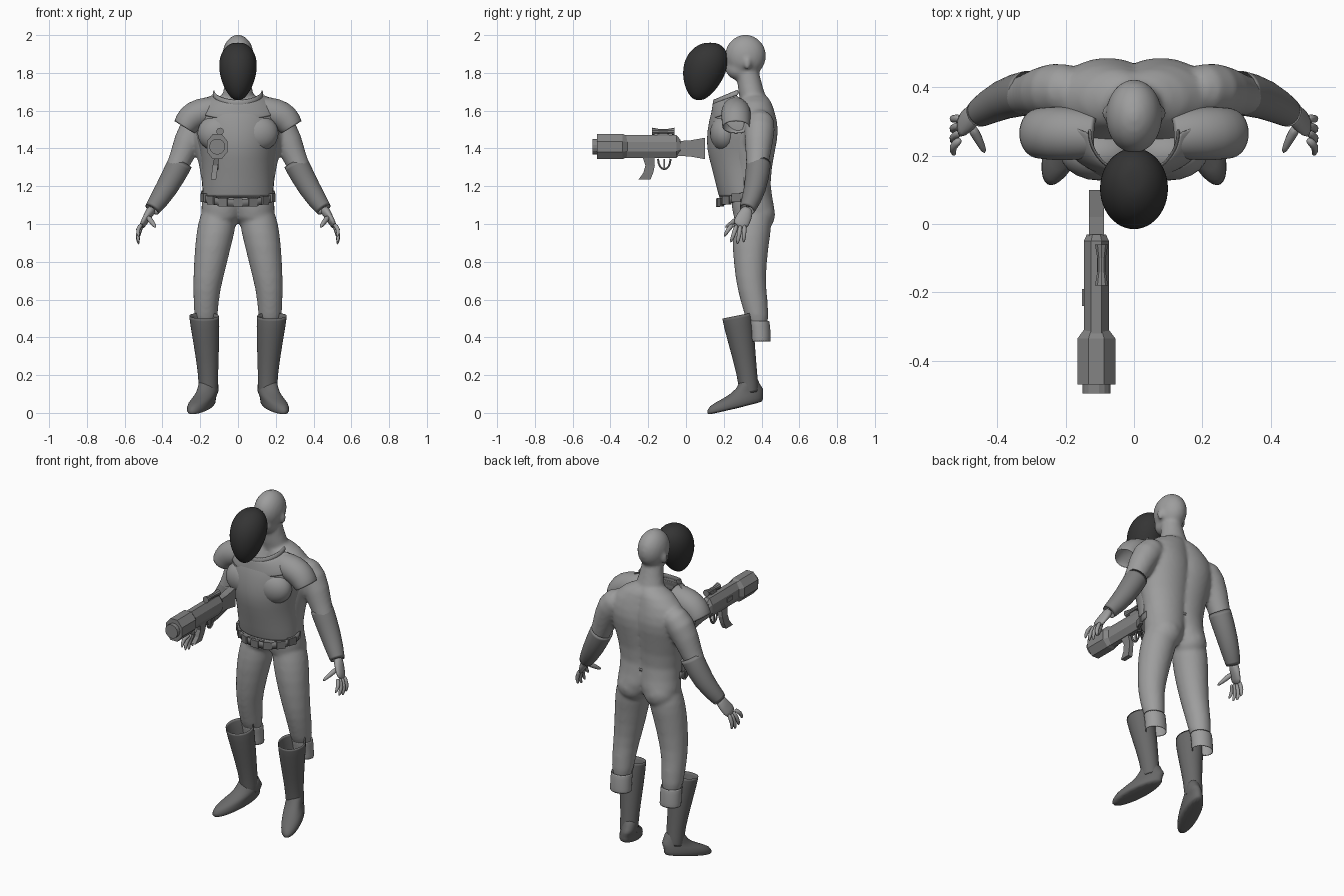
import bpy, bmesh, math
from mathutils import Vector, Matrix

default_cube = bpy.data.objects.get("Cube")
if default_cube:
    bpy.data.objects.remove(default_cube, do_unlink=True)


def material(name, value):
    mat = bpy.data.materials.new(name)
    mat.use_nodes = True
    colour = (value, value, value, 1)
    mat.diffuse_color = colour
    mat.node_tree.nodes["Principled BSDF"].inputs["Base Color"].default_value = colour
    return mat


BODY = material("light grey", .34)
SHIRT = material("shirt grey", .31)
GAUNTLET = material("gauntlet grey", .21)
BELT = material("belt grey", .18)
BOOT = material("boot dark grey", .14)
GUN = material("metal grey", .23)
MASK = material("mask charcoal", .035)


def loft(bm, rows, sides=16, along=False, caps=True, start=0, turn=360, slope=0, skew=0):
    """Skin rings given as x, y, z, radius and an optional second radius."""
    rings = []
    closed = turn == 360
    count = sides if closed else sides + 1
    points = [Vector(row[:3]) for row in rows]
    for i, row in enumerate(rows):
        radius_u, radius_v = row[3], row[-1]
        tangent = Vector((0, 0, 1))
        if along:
            following = points[min(i + 1, len(rows) - 1)]
            previous = points[max(i - 1, 0)]
            tangent = (following - previous).normalized()
        u = Vector((1, 0, 0))
        u = (u - tangent * u.dot(tangent)).normalized()
        v = tangent.cross(u)
        ring = []
        for k in range(count):
            angle = math.radians(start + turn * k / sides)
            depth = radius_v * math.sin(angle)
            point = points[i] + u * radius_u * math.cos(angle) + v * depth
            ring.append(bm.verts.new(point + Vector((skew * depth, 0, slope * depth))))
        rings.append(ring)
    for low, high in zip(rings, rings[1:]):
        for k in range(sides):
            following = (k + 1) % count
            bm.faces.new((low[k], low[following], high[following], high[k]))
    if caps and closed:
        bm.faces.new(rings[0])
        bm.faces.new(rings[-1])


def ball(bm, centre, size):
    placing = Matrix.Translation(centre) @ Matrix.Diagonal((*size, 1))
    bmesh.ops.create_icosphere(bm, subdivisions=3, radius=1, matrix=placing)


def box(bm, centre, size, angle=0):
    placing = Matrix.Translation(centre) @ Matrix.Rotation(angle, 4, "Z")
    bmesh.ops.create_cube(bm, size=1, matrix=placing @ Matrix.Diagonal((*size, 1)))


def finish(name, bm, mat, mirror=False, thick=0, sub=0, smooth=True, voxel=0):
    bmesh.ops.recalc_face_normals(bm, faces=bm.faces)
    mesh = bpy.data.meshes.new(name)
    bm.to_mesh(mesh)
    bm.free()
    mesh.materials.append(mat)
    for face in mesh.polygons:
        face.use_smooth = smooth
    obj = bpy.data.objects.new(name, mesh)
    bpy.context.collection.objects.link(obj)
    if mirror:
        obj.modifiers.new("Mirror", "MIRROR").use_mirror_merge = False
    if thick:
        shell = obj.modifiers.new("Shell", "SOLIDIFY")
        shell.thickness = thick
        shell.offset = 0
    if sub:
        rounding = obj.modifiers.new("Round", "SUBSURF")
        rounding.levels = rounding.render_levels = sub
    if voxel:
        remesh = obj.modifiers.new("Blend", "REMESH")
        remesh.mode = "VOXEL"
        remesh.voxel_size = voxel
        remesh.use_smooth_shade = True
        relax = obj.modifiers.new("Relax", "SMOOTH")
        relax.factor = .5
        relax.iterations = 8


def part(name, rows, mat, mirror=False, thick=0, sub=0, smooth=True, **shape):
    bm = bmesh.new()
    loft(bm, rows, **shape)
    finish(name, bm, mat, mirror, thick, sub, smooth)


# Body: overlapping torso, neck, leg, arm and head blended into one skin
bm = bmesh.new()
loft(bm, [(.09, .36, .98, .1), (.08, .36, 1.08, .12), (.05, .335, 1.2, .13, .1),
          (.07, .345, 1.4, .16, .13), (.08, .355, 1.5, .17, .14),
          (.08, .37, 1.6, .15, .1), (.01, .365, 1.7, .07)], sides=24)
loft(bm, [(0, .37, 1.6, .11, .08), (0, .345, 1.7, .08, .07), (0, .33, 1.78, .063),
          (0, .32, 1.85, .06)])
loft(bm, [(.1, .35, 1.1, .09), (.11, .355, 1, .105), (.13, .34, .9, .1),
          (.16, .34, .7, .08), (.17, .36, .6, .067, .075), (.17, .39, .42, .062, .055)])
loft(bm, [(.15, .395, 1.58, .07), (.24, .39, 1.51, .09), (.3, .38, 1.35, .062),
          (.37, .37, 1.2, .05), (.46, .32, 1.08, .03)], along=True)
ball(bm, (.09, .375, 1.05), (.1, .098, .1))
ball(bm, (0, .315, 1.89), (.084, .11, .114))
ball(bm, (0, .28, 1.82), (.06, .07, .06))
ball(bm, (.08, .325, 1.85), (.015, .02, .035))
ball(bm, (0, .21, 1.84), (.015, .02, .03))
finish("body", bm, BODY, mirror=True, sub=1, voxel=.01)

# Open trouser ends
part("trouser_cuff", [(.17, .383, .49, .063, .058), (.17, .393, .43, .062, .054),
                      (.17, .395, .375, .064, .054)],
     BODY, caps=False, mirror=True, thick=.004, sub=1)

# Hands: a flat palm, four fingers fanned by rule, and a thumb
bm = bmesh.new()
loft(bm, [(.45, .33, 1.09, .03), (.48, .31, 1.04, .02, .042), (.515, .28, .98, .015, .045)],
     along=True)
for i in range(4):
    base, tip = .25 + .02 * i, .2 + .035 * i
    tip_height = .89 + .01 * (i - 2) ** 2
    loft(bm, [(.505, base, 1, .014), (.535, (base + tip) / 2, tip_height + .045, .013),
              (.525, tip, tip_height, .008)], sides=8, along=True)
loft(bm, [(.48, .29, 1.04, .018), (.455, .25, 1.01, .015), (.435, .205, .98, .008)],
     sides=8, along=True)
finish("hands", bm, BODY, mirror=True, sub=1)

# Forearm gauntlets
part("gauntlet", [(.3, .385, 1.335, .066), (.38, .37, 1.18, .058), (.46, .32, 1.07, .04)],
     GAUNTLET, along=True, caps=False, mirror=True, thick=.006, sub=1)

# Boots with tilted soles and toes turned outward
part("boot_shaft", [(.18, .27, .52, .08), (.17, .29, .4, .07), (.157, .325, .2, .049),
                    (.157, .335, .1, .05)],
     BOOT, caps=False, mirror=True, thick=.006, sub=1, slope=.2)
part("boot_foot", [(.157, .33, .19, .046), (.157, .33, .14, .052, .058), (.165, .305, .1, .055, .11),
                   (.193, .26, .07, .06, .15), (.195, .26, .03, .062, .152), (.195, .26, .022, .05, .145)],
     BOOT, mirror=True, sub=1, slope=.24, skew=-.33)

# Shirt: front shell, sloping yoke, chest muscles, cap sleeves and a thin collar
outline = ((1.13, .185, .13), (1.3, .185, .17), (1.4, .2, .2),
           (1.5, .23, .195), (1.59, .22, .175), (1.62, .2, .16))
part("shirt_front", [(0, .31, z, width, depth) for z, width, depth in outline],
     SHIRT, thick=.006, sub=1, sides=24, start=180, turn=180)
part("shirt_yoke", [(0, .3, 1.61, .23, .17), (0, .285, 1.66, .19, .145), (0, .27, 1.685, .13, .125)],
     SHIRT, thick=.006, sub=1, sides=24, start=180, turn=180, slope=.35)
bm = bmesh.new()
ball(bm, (.1, .205, 1.48), (.115, .078, .1))
for level in (1.22, 1.28, 1.34):
    ball(bm, (.04, .385 - level * .155, level), (.045, .02, .035))
finish("shirt_muscles", bm, SHIRT, mirror=True)
part("cap_sleeve", [(.1, .26, 1.61, .065), (.2, .265, 1.59, .08), (.255, .265, 1.56, .075),
                    (.285, .265, 1.51, .062, .072)],
     SHIRT, along=True, caps=False, mirror=True, thick=.006, sub=1)
part("collar", [(0, .27, 1.68, .133, .127), (0, .267, 1.71, .126, .12)],
     SHIRT, thick=.008, sub=1, sides=24, start=175, turn=190, slope=.42)

# Belt: front band, buckle and pouches, plus a thin strip behind the waist
part("belt_band", [(0, .31, z, .19, .14) for z in (1.13, 1.17)],
     BELT, thick=.01, sides=24, start=170, turn=200, slope=.27)
part("belt_back", [(0, .34, z, .18, .1) for z in (1.175, 1.19)],
     BELT, thick=.006, sides=24, turn=180)
bm = bmesh.new()
for degrees in range(-72, 73, 24):
    angle = math.radians(degrees)
    reach = .14 * math.cos(angle)
    box(bm, (.19 * math.sin(angle), .31 - reach, 1.15 - .27 * reach), (.05, .02, .045), angle)
finish("belt_pouches", bm, BELT, smooth=False)

# Egg-shaped face mask: a round profile that narrows toward the chin
rows = []
for i in range(1, 16):
    angle = math.pi * i / 16
    rise = (1 - math.cos(angle)) / 2
    radius = math.sin(angle) * (.078 + .042 * rise)
    rows.append((0, .068 + .06 * rise, 1.653 + .31 * rise, radius, radius * 1.16))
part("mask", rows, MASK, sub=1, sides=24)


# Gun: faceted barrel shroud, receiver, stock and furniture
def gun_part(name, profile, sides, x=-.11, z=1.41):
    rows = [(x, y, z, *radii) for y, *radii in profile]
    part(name, rows, GUN, smooth=False, sides=sides, along=True, start=180 / sides)


gun_part("gun_muzzle", [(-.495, .042), (-.46, .042)], 16)
gun_part("gun_shroud", [(-.47, .06, .072), (-.335, .06, .072), (-.31, .04, .06)], 8)
gun_part("gun_receiver", [(-.33, .04, .065), (-.05, .04, .065), (-.03, .03, .04)], 8)
gun_part("gun_stock", [(-.05, .031, .055), (.02, .031, .06), (.1, .031, .08)], 4, z=1.4)
gun_part("gun_scope", [(-.18, .02), (-.14, .013), (-.1, .013), (-.06, .02)], 10, x=-.095, z=1.49)
part("gun_grip", [(-.11, -.2, 1.36, .02, .045), (-.12, -.19, 1.31, .02, .035),
                  (-.125, -.2, 1.27, .02, .037), (-.13, -.22, 1.235, .02, .045)],
     GUN, smooth=False, sides=4, start=45)
guard = [math.pi * i / 8 for i in range(9)]
part("trigger_guard", [(-.11, -.115 + .033 * math.cos(a), 1.345 - .055 * math.sin(a), .006)
                       for a in guard],
     GUN, smooth=False, sides=6, along=True)
bm = bmesh.new()
box(bm, (-.1, -.12, 1.47), (.015, .06, .03))
box(bm, (-.147, -.215, 1.41), (.01, .05, .025))
box(bm, (-.11, -.115, 1.32), (.008, .01, .05))
finish("gun_fittings", bm, GUN, smooth=False)
